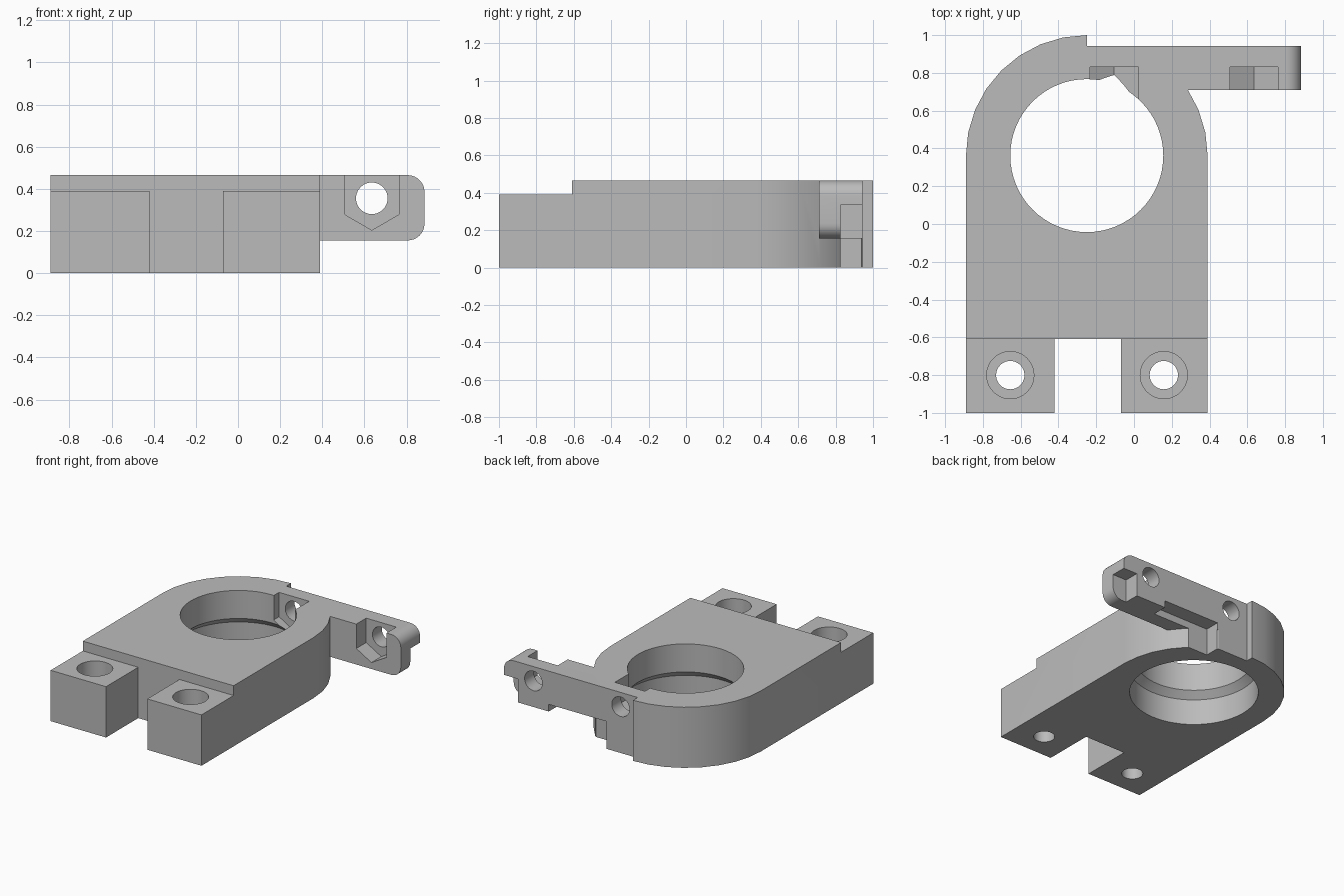
import bpy
import bmesh
from math import pi, cos, sin, radians
from mathutils import Matrix, Vector

cube = bpy.data.objects.get("Cube")
if cube:
    bpy.data.objects.remove(cube, do_unlink=True)

grey = bpy.data.materials.new("plain grey")
grey.use_nodes = True
grey.diffuse_color = (0.5, 0.5, 0.5, 1)
grey.node_tree.nodes["Principled BSDF"].inputs["Base Color"].default_value = (0.5, 0.5, 0.5, 1)

TOP = 0.465
BORE_X, BORE_Y = -0.25, 0.362
OUTER_R = 0.64
BOLTS = (-0.105, 0.635)       # clamp bolt positions along x
BOLT_Z = 0.355


def finish(name, bm):
    bmesh.ops.recalc_face_normals(bm, faces=bm.faces)
    mesh = bpy.data.meshes.new(name)
    bm.to_mesh(mesh)
    bm.free()
    mesh.materials.append(grey)
    ob = bpy.data.objects.new(name, mesh)
    bpy.context.scene.collection.objects.link(ob)
    return ob


def prism(name, points, offset):
    """Extrude a closed outline of 3D points along an offset."""
    bm = bmesh.new()
    face = bm.faces.new([bm.verts.new(p) for p in points])
    new = bmesh.ops.extrude_face_region(bm, geom=[face])["geom"]
    verts = [g for g in new if isinstance(g, bmesh.types.BMVert)]
    bmesh.ops.translate(bm, verts=verts, vec=Vector(offset))
    return finish(name, bm)


def box(name, x, y, z):
    outline = [(x[0], y[0], z[0]), (x[1], y[0], z[0]), (x[1], y[1], z[0]), (x[0], y[1], z[0])]
    return prism(name, outline, (0, 0, z[1] - z[0]))


def lathe(name, x, y, profile, steps=64):
    """Stack rings of (radius, z) into a closed turned solid."""
    bm = bmesh.new()
    rings = []
    for r, z in profile:
        angles = [2 * pi * i / steps for i in range(steps)]
        rings.append([bm.verts.new((x + r * cos(a), y + r * sin(a), z)) for a in angles])
    for low, high in zip(rings, rings[1:]):
        for i in range(steps):
            j = (i + 1) % steps
            bm.faces.new((low[i], low[j], high[j], high[i]))
    bm.faces.new(rings[0])
    bm.faces.new(rings[-1])
    return finish(name, bm)


def arc(cx, cy, r, start, end, steps):
    angles = [radians(start + (end - start) * i / steps) for i in range(steps + 1)]
    return [(cx + r * cos(a), cy + r * sin(a)) for a in angles]


def combine(target, tool, operation="DIFFERENCE"):
    mod = target.modifiers.new(operation, "BOOLEAN")
    mod.operation = operation
    mod.solver = "EXACT"
    mod.object = tool
    bpy.context.view_layer.objects.active = target
    bpy.ops.object.modifier_apply(modifier=mod.name)
    bpy.data.objects.remove(tool, do_unlink=True)


# Main body: round end at the back, two feet with a slot between at the front
outline = [(-0.89, -1), (-0.42, -1), (-0.42, -0.61), (-0.07, -0.61), (-0.07, -1), (0.39, -1)]
outline += arc(BORE_X, 0.36, OUTER_R, 0, 180, 16)
bracket = prism("mount_bracket", [(x, y, 0) for x, y in outline], (0, 0, TOP))

# Clamp arm with rounded outer end
r = 0.08
arm = [(-0.2, 0.155)] + arc(0.885 - r, 0.155 + r, r, -90, 0, 8)
arm += arc(0.885 - r, TOP - r, r, 0, 90, 8) + [(-0.2, TOP)]
combine(bracket, prism("clamp_arm", [(x, 0.71, z) for x, z in arm], (0, 0.25, 0)), "UNION")

# Flat back, lowered feet and relief pockets behind the arm
combine(bracket, box("back_flat", (BORE_X, 1.2), (0.943, 1.2), (-0.1, 0.7)))
combine(bracket, box("feet_step", (-1.2, 0.6), (-1.2, -0.61), (0.39, 0.7)))
combine(bracket, box("middle_relief", (0.02, 0.505), (0.825, 1.2), (-0.1, 0.21)))
combine(bracket, box("end_relief", (0.765, 1.2), (0.825, 1.2), (-0.1, 0.335)))

# Main bore, widening through a cone to a larger recess underneath
combine(bracket, lathe("main_bore", BORE_X, BORE_Y,
                       [(0.455, -0.1), (0.455, 0.2), (0.405, 0.25), (0.405, 0.7)]))

# Counterbored screw holes in the feet
for x in (-0.655, 0.158):
    combine(bracket, lathe("foot_screw_hole", x, -0.8,
                           [(0.075, -0.1), (0.075, 0.15), (0.125, 0.15), (0.125, 0.7)], 40))

# Nut slots open at the top, and bolt holes through the arm
for x in BOLTS:
    slot = [(x - 0.128, 0.7), (x - 0.128, 0.278), (x, 0.204), (x + 0.128, 0.278), (x + 0.128, 0.7)]
    combine(bracket, prism("nut_slot", [(px, 0.5, z) for px, z in slot], (0, 0.33, 0)))
    hole = arc(x, BOLT_Z, 0.075, 0, 350, 35)
    combine(bracket, prism("bolt_hole", [(px, 0.6, z) for px, z in hole], (0, 0.6, 0)))

# Smooth the curved walls, keep the edges sharp
bpy.ops.object.select_all(action="DESELECT")
bracket.select_set(True)
bpy.context.view_layer.objects.active = bracket
bpy.ops.object.shade_smooth_by_angle(angle=radians(25))
